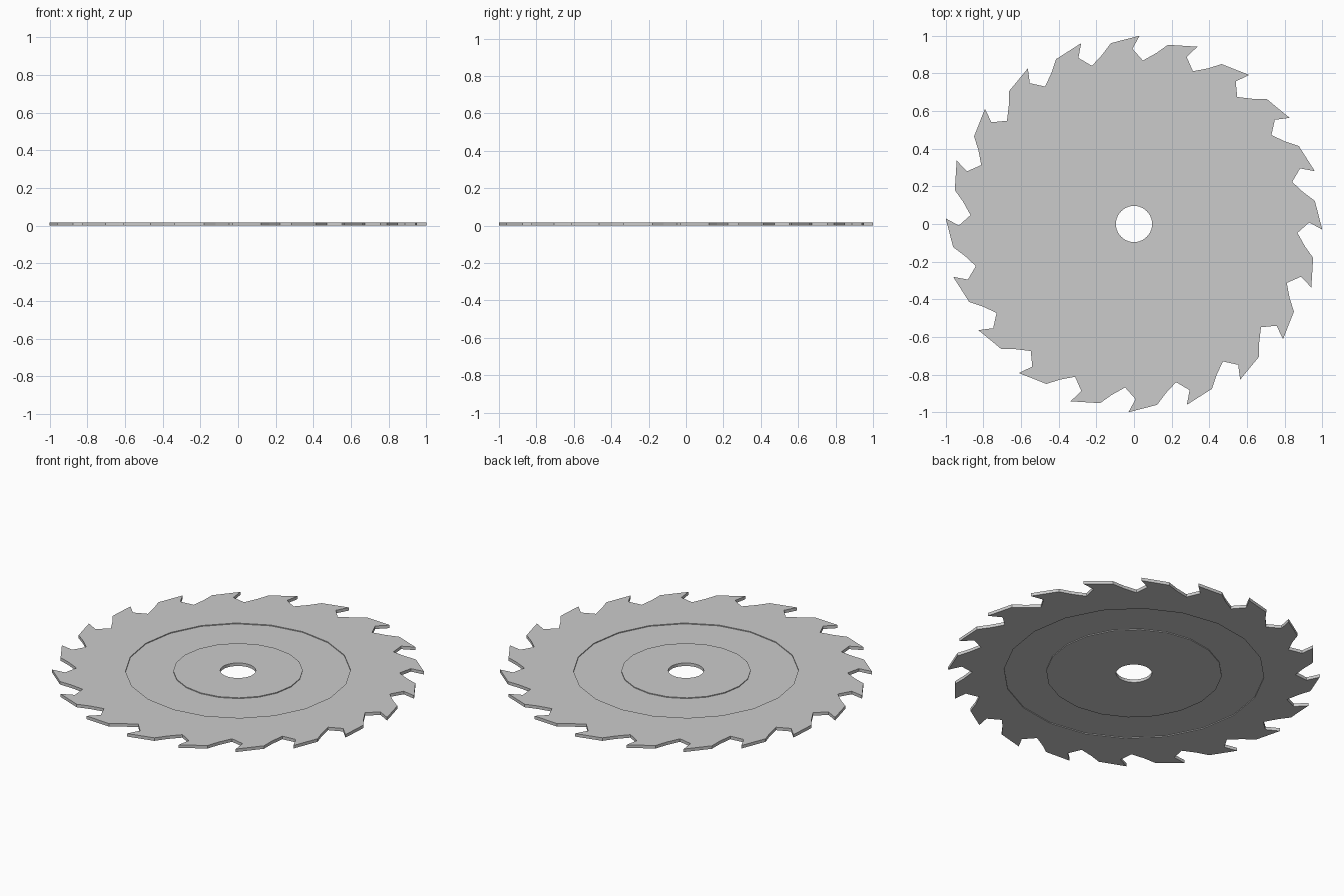
import bpy, bmesh
from math import sin, cos, radians

if "Cube" in bpy.data.objects:
    bpy.data.objects.remove(bpy.data.objects["Cube"])

TEETH = 20
THICK = 0.018
DEPTH = 0.005          # depth of the shallow ring recess on each face
BORE = 0.096
# one tooth: radius, clockwise angle in degrees
TOOTH = [(1.0, 1.7), (0.93, -0.5), (0.869, 3.1), (0.916, 7.5), (0.968, 10.7)]

bm = bmesh.new()


def loop(polar, z):
    """Closed edge loop from (radius, clockwise degrees) points."""
    vs = [bm.verts.new((r * cos(radians(-a)), r * sin(radians(-a)), z)) for r, a in polar]
    edges = [bm.edges.new((vs[i - 1], vs[i])) for i in range(len(vs))]
    return vs, edges


def ring(radius, sides, z):
    return loop([(radius, 360 * i / sides) for i in range(sides)], z)


def outline(z):
    step = 360 / TEETH
    return loop([(r, a + i * step) for i in range(TEETH) for r, a in TOOTH], z)


def flat(a, b):
    bmesh.ops.triangle_fill(bm, edges=a[1] + b[1], use_beauty=True, normal=(0, 0, 1))


def wall(a, b):
    va, vb = a[0], b[0]
    for i in range(len(va)):
        bm.faces.new((va[i - 1], va[i], vb[i], vb[i - 1]))


def side(z, inward, r_out, r_in):
    """Toothed rim, recessed ring and hub of one face."""
    rim, bore = outline(z), ring(BORE, 40, z)
    out_hi, in_hi = ring(r_out, 20, z), ring(r_in, 20, z)
    out_lo, in_lo = ring(r_out, 20, z + inward), ring(r_in, 20, z + inward)
    flat(rim, out_hi)
    wall(out_hi, out_lo)
    flat(out_lo, in_lo)
    wall(in_lo, in_hi)
    flat(in_hi, bore)
    return rim, bore


# top and bottom faces, then tooth edges and bore wall
top = side(THICK, -DEPTH, 0.605, 0.348)
bottom = side(0.0, DEPTH, 0.70, 0.473)
wall(top[0], bottom[0])
wall(top[1], bottom[1])
bmesh.ops.recalc_face_normals(bm, faces=bm.faces)

mesh = bpy.data.meshes.new("saw_blade")
bm.to_mesh(mesh)
bm.free()
blade = bpy.data.objects.new("saw_blade", mesh)
bpy.context.collection.objects.link(blade)
